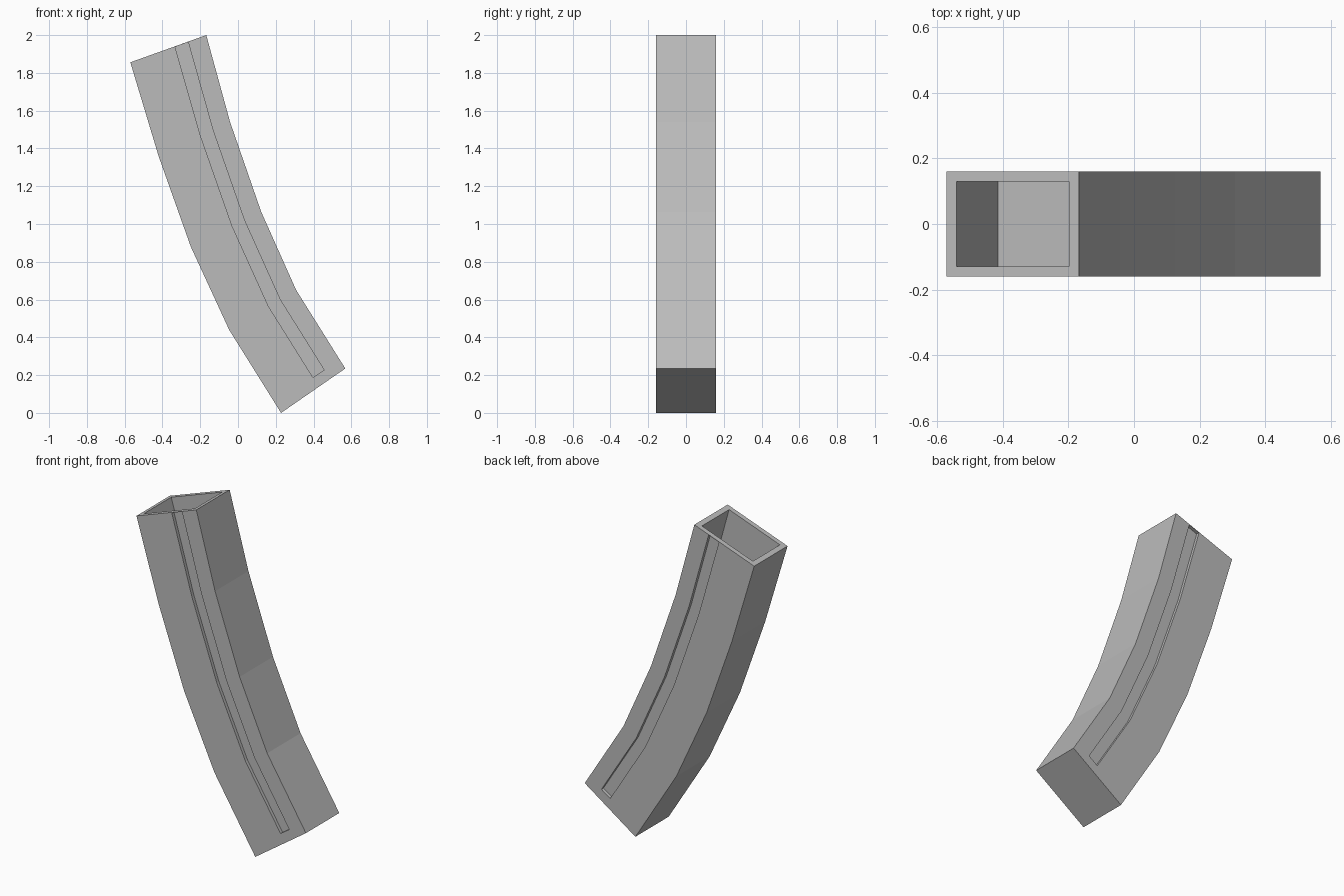
import bpy
import bmesh
from mathutils import Vector

cube = bpy.data.objects.get("Cube")
if cube:
    bpy.data.objects.remove(cube, do_unlink=True)

# Curved side profile: outer and inner edge points from top to bottom (x, z)
OUTER = [(-0.57, 1.856), (-0.42, 1.358), (-0.25, 0.88), (-0.047, 0.44), (0.228, 0)]
INNER = [(-0.168, 2), (-0.042, 1.54), (0.123, 1.064), (0.308, 0.65), (0.568, 0.235)]


def point(across, along, y):
    """Point on the curved body: across 0..1 between edges, along in segments."""
    i = min(max(int(along), 0), len(OUTER) - 2)
    t = along - i
    a = Vector(OUTER[i]).lerp(Vector(OUTER[i + 1]), t)
    b = Vector(INNER[i]).lerp(Vector(INNER[i + 1]), t)
    p = a.lerp(b, across)
    return (p.x, y, p.y)


def curved_bar(name, across, stations, depth, material):
    """Closed rectangular bar that follows the body's curve."""
    bm = bmesh.new()
    rings = []
    for s in stations:
        corners = [(0, 0), (1, 0), (1, 1), (0, 1)]
        rings.append([bm.verts.new(point(across[u], s, depth[v])) for u, v in corners])
    for r, q in zip(rings, rings[1:]):
        for k in range(4):
            n = (k + 1) % 4
            bm.faces.new((r[k], r[n], q[n], q[k]))
    bm.faces.new(rings[0])
    bm.faces.new(rings[-1])
    bmesh.ops.recalc_face_normals(bm, faces=bm.faces)
    mesh = bpy.data.meshes.new(name)
    bm.to_mesh(mesh)
    bm.free()
    mesh.materials.append(material)
    obj = bpy.data.objects.new(name, mesh)
    bpy.context.collection.objects.link(obj)
    return obj


def cut(target, cutter):
    """Subtract the cutter from the target and remove it."""
    cutter.hide_render = True
    mod = target.modifiers.new("cut", "BOOLEAN")
    mod.operation = "DIFFERENCE"
    mod.solver = "EXACT"
    mod.object = cutter
    bpy.context.view_layer.objects.active = target
    bpy.ops.object.modifier_apply(modifier=mod.name)
    bpy.data.objects.remove(cutter, do_unlink=True)


grey = bpy.data.materials.new("metal_grey")
grey.use_nodes = True
color = (0.5, 0.5, 0.5, 1)
grey.diffuse_color = color
grey.node_tree.nodes["Principled BSDF"].inputs["Base Color"].default_value = color

# Curved body
body = curved_bar("curved_body", (0, 1), range(5), (-0.16, 0.16), grey)

# Open pocket at the top
cut(body, curved_bar("pocket_cutter", (0.075, 0.925), (-0.1, 0.853), (-0.13, 0.13), grey))

# Shallow groove along the front and back
for side in (-1, 1):
    depth = (side * 0.14, side * 0.2)
    cut(body, curved_bar("groove_cutter", (0.588, 0.76), (0.006, 1, 2, 3, 3.885), depth, grey))
